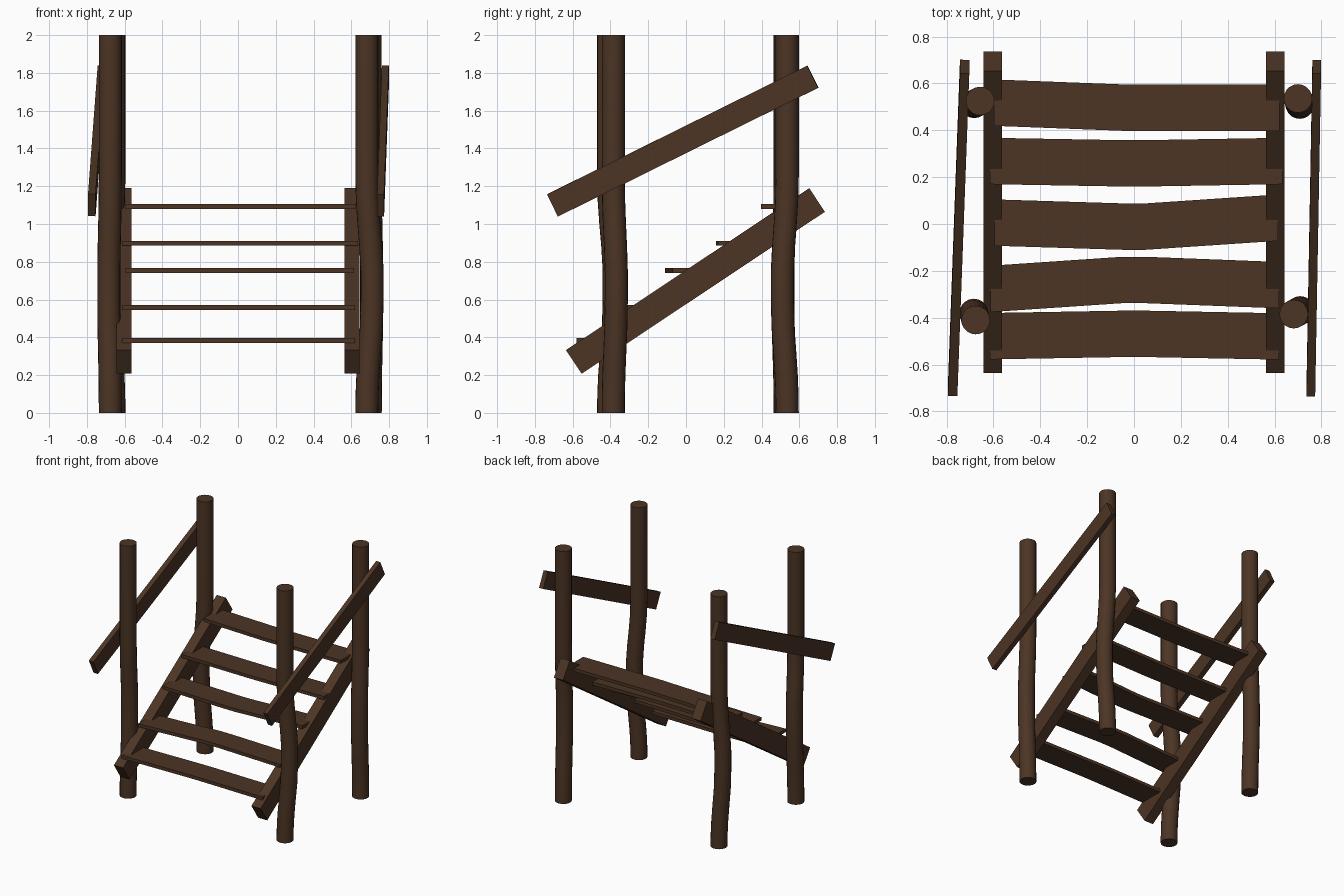
import bpy, bmesh, math
from mathutils import Vector, Matrix

if "Cube" in bpy.data.objects:
    bpy.data.objects.remove(bpy.data.objects["Cube"])

wood = bpy.data.materials.new("dark brown wood")
wood.diffuse_color = (0.072, 0.035, 0.018, 1)
wood.use_nodes = True
wood.node_tree.nodes["Principled BSDF"].inputs["Base Color"].default_value = wood.diffuse_color


def add_mesh(name, bm):
    bmesh.ops.recalc_face_normals(bm, faces=bm.faces)
    me = bpy.data.meshes.new(name)
    bm.to_mesh(me)
    bm.free()
    me.materials.append(wood)
    ob = bpy.data.objects.new(name, me)
    bpy.context.collection.objects.link(ob)
    return ob


def loft(name, rings):
    """Skin a list of equal-sized point rings and cap both ends."""
    bm = bmesh.new()
    loops = [[bm.verts.new(p) for p in r] for r in rings]
    n = len(loops[0])
    for a, b in zip(loops, loops[1:]):
        for i in range(n):
            j = (i + 1) % n
            bm.faces.new((a[i], a[j], b[j], b[i]))
    bm.faces.new(loops[0])
    bm.faces.new(loops[-1])
    return add_mesh(name, bm)


def post(name, x, y, dx, dy, r=0.061, sides=20):
    """Crooked log: straight at top and foot, pushed sideways in the middle."""
    bend = [(0, 0), (0.1, 0.05), (0.2, 0.2), (0.32, 0.5), (0.45, 0.85), (0.6, 1),
            (0.75, 1), (0.88, 0.75), (1.0, 0.4), (1.12, 0.12), (1.25, 0), (2, 0)]
    rings = [[(x + dx * k + r * math.cos(2 * math.pi * i / sides),
               y + dy * k + r * math.sin(2 * math.pi * i / sides), z)
              for i in range(sides)] for z, k in bend]
    ob = loft(name, rings)
    for p in ob.data.polygons:
        p.use_smooth = len(p.vertices) == 4
    return ob


def beam(name, a, b, width, height):
    """Rectangular plank from a to b, width across x."""
    a, b = Vector(a), Vector(b)
    d = (b - a).normalized()
    side = (Vector((1, 0, 0)) - d * d.x).normalized() * width / 2
    up = side.normalized().cross(d) * height / 2
    return loft(name, [[p - side - up, p + side - up, p + side + up, p - side + up]
                       for p in (a, b)])


# Four crooked log posts
post("front_left_post", -0.676, -0.41, -0.008, 0.03)
post("front_right_post", 0.682, -0.385, 0.028, 0.016)
post("back_left_post", -0.657, 0.525, -0.025, -0.012)
post("back_right_post", 0.700, 0.536, 0.008, -0.026)

# Sloping side stringers carrying the steps
for s, n in ((-1, "left"), (1, "right")):
    beam(n + "_stringer", (s * 0.603, -0.594, 0.27), (s * 0.603, 0.694, 1.127), 0.08, 0.15)

# Handrails outside the posts
beam("left_handrail", (-0.774, -0.705, 1.1), (-0.723, 0.672, 1.78), 0.04, 0.131)
beam("right_handrail", (0.755, -0.707, 1.098), (0.78, 0.671, 1.78), 0.037, 0.131)

# Steps: height, left end, right end, then mid depth at left, middle, right
steps = [
    (0.383, -0.615, 0.62, -0.479, -0.469, -0.480),
    (0.558, -0.613, 0.62, -0.277, -0.239, -0.261),
    (0.753, -0.596, 0.615, 0.006, -0.011, 0.027),
    (0.898, -0.615, 0.635, 0.269, 0.259, 0.269),
    (1.093, -0.597, 0.622, 0.518, 0.497, 0.497),
]
for i, (z, x0, x1, y0, ym, y1) in enumerate(steps, 1):
    rings = [[(x, y - 0.099, z - 0.013), (x, y + 0.099, z - 0.013),
              (x, y + 0.099, z + 0.013), (x, y - 0.099, z + 0.013)]
             for x, y in ((x0, y0), (-0.05, ym), (0.05, ym), (x1, y1))]
    loft("step_%d" % i, rings)
